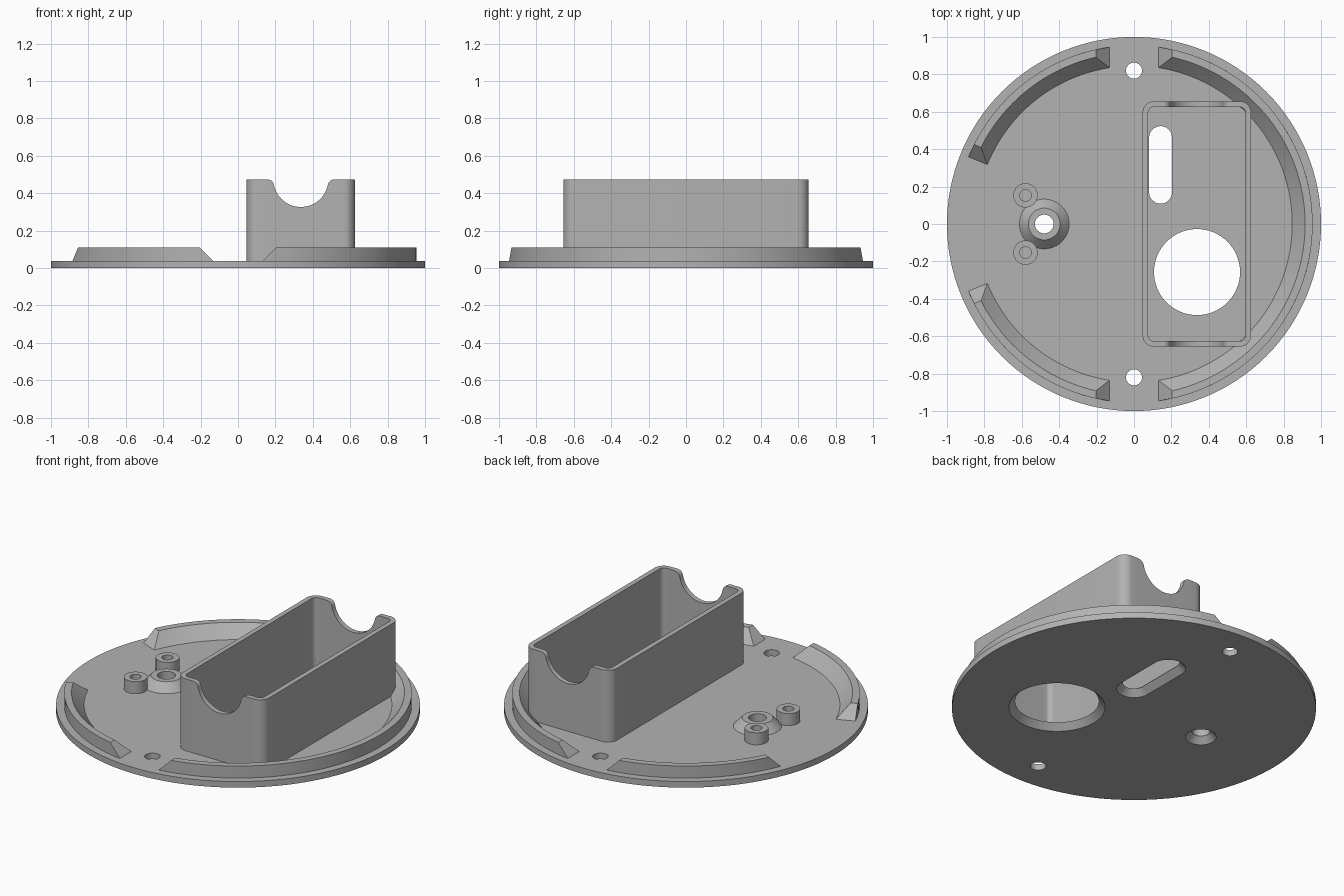
import bpy, bmesh
from math import sin, cos, asin, acos, atan2, hypot, pi, radians

cube = bpy.data.objects.get("Cube")
if cube:
    bpy.data.objects.remove(cube, do_unlink=True)

grey = bpy.data.materials.new("plain_grey")
grey.use_nodes = True
grey.diffuse_color = (0.45, 0.45, 0.45, 1)
grey.node_tree.nodes["Principled BSDF"].inputs["Base Color"].default_value = grey.diffuse_color

FLOOR, RIM_TOP, BOX_TOP = 0.037, 0.11, 0.473
SINK = FLOOR - 0.001          # parts reach just into the plate


def finish(name, bm):
    bmesh.ops.recalc_face_normals(bm, faces=bm.faces[:])
    mesh = bpy.data.meshes.new(name)
    bm.to_mesh(mesh)
    bm.free()
    mesh.materials.append(grey)
    obj = bpy.data.objects.new(name, mesh)
    bpy.context.collection.objects.link(obj)
    bpy.ops.object.select_all(action='DESELECT')
    obj.select_set(True)
    bpy.context.view_layer.objects.active = obj
    bpy.ops.object.shade_smooth_by_angle(angle=radians(30))
    return obj


def skin(name, sections, closed):
    """Join a row of closed cross-sections into a solid."""
    bm = bmesh.new()
    rows = [[bm.verts.new(p) for p in s] for s in sections]
    pairs = list(zip(rows, rows[1:]))
    if closed:
        pairs.append((rows[-1], rows[0]))
    else:
        bm.faces.new(rows[0])
        bm.faces.new(rows[-1])
    for a, b in pairs:
        for i in range(len(a)):
            j = (i + 1) % len(a)
            bm.faces.new((a[i], a[j], b[j], b[i]))
    return finish(name, bm)


def lathe(name, x, y, profile, n=48):
    skin(name, [[(x + r * cos(2 * pi * k / n), y + r * sin(2 * pi * k / n), z)
                 for r, z in profile] for k in range(n)], True)


def oval(x, y, r, z, half=0.0, n=64):
    """Circle, or an upright slot when half is above zero."""
    pts = []
    for side in (1, -1):
        for k in range(n // 2 + (1 if half else 0)):
            a = 2 * pi * k / n + (0 if side > 0 else pi)
            pts.append((x + r * cos(a), y + side * half + r * sin(a), z))
    return pts


# Base plate with through holes, some widened on the underside
def base_plate():
    flare = 0.035
    loops = [(oval(0, 0, 1, 0, n=128), oval(0, 0, 1, FLOOR, n=128))]
    for x, y, r, half, wide in ((0, 0.82, 0.043, 0, 0), (0, -0.82, 0.043, 0, 0),
                                (0.337, -0.257, 0.23, 0, flare),
                                (0.142, 0.316, 0.061, 0.146, flare),
                                (-0.48, 0, 0.05, 0, flare)):
        loops.append((oval(x, y, r + wide, 0, half), oval(x, y, r, FLOOR, half)))
    bm = bmesh.new()
    caps = ([], [])
    for pair in loops:
        low, high = [[bm.verts.new(p) for p in pts] for pts in pair]
        for i in range(len(low)):
            j = (i + 1) % len(low)
            bm.faces.new((low[i], low[j], high[j], high[i]))
            caps[0].append(bm.edges.get((low[i], low[j])))
            caps[1].append(bm.edges.get((high[i], high[j])))
    for edges in caps:
        bmesh.ops.triangle_fill(bm, edges=edges, use_beauty=True)
    finish("base_plate", bm)


base_plate()

# Raised rim pieces: sloped inside, sloped at both ends
SECTION = ((0.955, SINK), (0.955, RIM_TOP), (0.915, RIM_TOP), (0.845, SINK))


def rim(name, start, end, steps):
    rows = []
    for k in range(steps + 1):
        t = k / steps
        row = []
        for r, z in SECTION:
            a = start(r, z) * (1 - t) + end(r, z) * t
            row.append((r * cos(a), r * sin(a), z))
        rows.append(row)
    skin(name, rows, False)


def gap_end(r, z):            # end beside the gap at x = 0
    return acos((0.13 + z - SINK) / r)


def side_end(r, z):           # radial end on the right-hand side
    return radians(22) + asin((z - SINK) / r)


rim("left_rim", lambda r, z: -gap_end(r, z), gap_end, 64)
rim("right_back_rim", lambda r, z: pi - gap_end(r, z),
    lambda r, z: pi - side_end(r, z), 28)
rim("right_front_rim", lambda r, z: pi + side_end(r, z),
    lambda r, z: pi + gap_end(r, z), 28)


# Half outline of the cradle notch: round bottom, filleted lip; (offset, drop)
def notch_half(r=0.147, f=0.035, n=14):
    cx = (((r + f) ** 2) - f * f) ** 0.5
    joint = atan2(f, cx)
    pts = []
    for k in range(n + 1):
        a = pi / 2 + (joint - pi / 2) * k / n
        pts.append((r * cos(a), r * sin(a)))
    for k in range(1, 9):
        a = (pi - joint) + (pi / 2 - (pi - joint)) * k / 8
        pts.append((cx + f * cos(a), f - f * sin(a)))
    return pts


# Open box with rounded corners and a notch in each end wall
def open_box():
    bx, hx, hy, outer, inner = 0.336, 0.29, 0.656, 0.06, 0.03
    half = notch_half()
    notch = [(x, d) for x, d in reversed(half)] + [(-x, d) for x, d in half[1:]]
    rows = []

    def section(xo, yo, xi, yi, top):
        rows.append([(bx + xo, yo, SINK), (bx + xo, yo, top),
                     (bx + xi, yi, top), (bx + xi, yi, SINK)])

    def corner(sx, sy, first):
        for k in range(9):
            a = first + pi / 2 * k / 8
            cx, cy = sx * (hx - outer), sy * (hy - outer)
            section(cx + outer * cos(a), cy + outer * sin(a),
                    cx + inner * cos(a), cy + inner * sin(a), BOX_TOP)

    for s in (1, -1):
        corner(s, s, 0 if s > 0 else pi)
        for x, d in notch:
            y = s * hy
            section(s * x, y, s * x, y - s * (outer - inner), BOX_TOP - d)
        corner(-s, s, pi / 2 if s > 0 else 3 * pi / 2)
    skin("open_box", rows, True)


open_box()

# Conical boss around the small hole, and the two screw posts beside it
lathe("cone_boss", -0.48, 0, ((0.134, SINK), (0.085, 0.087), (0.05, 0.087), (0.05, SINK)))
for label, y in (("back_post", 0.153), ("front_post", -0.153)):
    lathe(label, -0.58, y, ((0.065, SINK), (0.065, RIM_TOP), (0.031, RIM_TOP), (0.031, SINK)))
